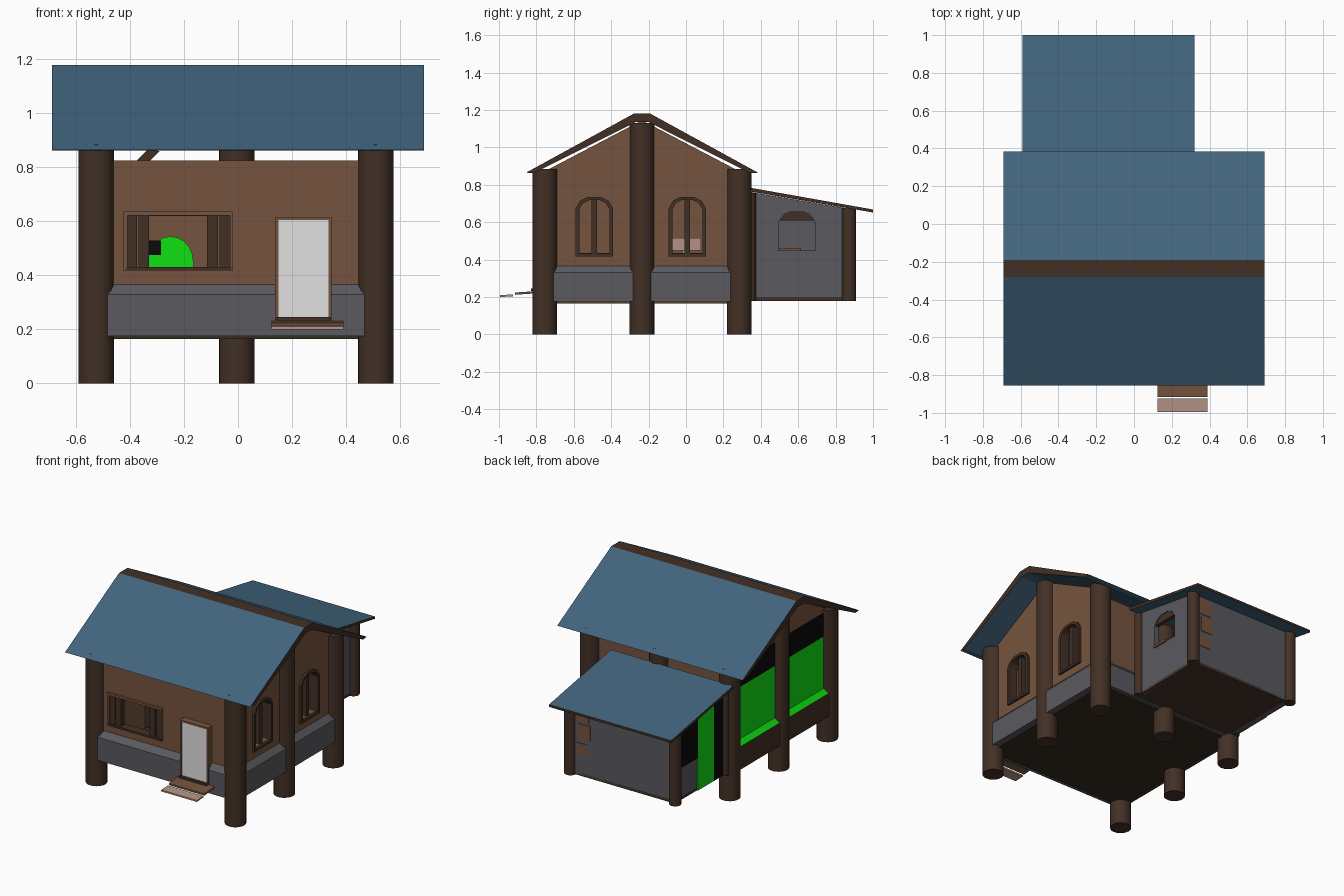
import bpy, bmesh, math
from mathutils import Matrix

if "Cube" in bpy.data.objects:
    bpy.data.objects.remove(bpy.data.objects["Cube"])


def mat(name, r, g, b):
    m = bpy.data.materials.new(name)
    m.diffuse_color = [((c / 255 + .055) / 1.055) ** 2.4 if c > 10 else c / 255 / 12.92
                       for c in (r, g, b)] + [1]
    m.use_nodes = True
    m.node_tree.nodes["Principled BSDF"].inputs["Base Color"].default_value = m.diffuse_color
    return m


BLUE = mat("roof blue", 66, 101, 126)
BROWN = mat("wall brown", 118, 84, 62)
DARK = mat("dark timber", 66, 48, 37)
GREY = mat("stone grey", 90, 90, 96)
TAN = mat("pale wood", 180, 147, 133)
WHITE = mat("door white", 225, 225, 225)
GREEN = mat("bright green", 16, 225, 18)
BLACK = mat("black", 9, 9, 9)
FLOOR = mat("floor brown", 52, 44, 32)


def finish(name, bm, *mats):
    bmesh.ops.recalc_face_normals(bm, faces=bm.faces)
    me = bpy.data.meshes.new(name)
    bm.to_mesh(me)
    bm.free()
    ob = bpy.data.objects.new(name, me)
    bpy.context.collection.objects.link(ob)
    for m in mats:
        me.materials.append(m)
    return ob


def prism(name, pts, axis, a, b, *mats):
    """Extrude a profile along x (pts are y,z) or along y (pts are x,z)."""
    bm = bmesh.new()
    vs = [bm.verts.new((a, p, q) if axis == 'x' else (p, a, q)) for p, q in pts]
    f = bm.faces.new(vs)
    r = bmesh.ops.extrude_face_region(bm, geom=[f])
    d = (b - a, 0, 0) if axis == 'x' else (0, b - a, 0)
    bmesh.ops.translate(bm, vec=d, verts=[v for v in r['geom'] if isinstance(v, bmesh.types.BMVert)])
    return finish(name, bm, *mats)


def box(name, x0, x1, y0, y1, z0, z1, *mats):
    return prism(name, [(x0, z0), (x1, z0), (x1, z1), (x0, z1)], 'y', y0, y1, *mats)


def post(name, x, y, z0, z1, r):
    bm = bmesh.new()
    bmesh.ops.create_cone(bm, cap_ends=True, segments=20, radius1=r, radius2=r, depth=z1 - z0,
                          matrix=Matrix.Translation((x, y, (z0 + z1) / 2)))
    ob = finish(name, bm, DARK)
    for p in ob.data.polygons:
        p.use_smooth = len(p.vertices) == 4
    for e in ob.data.edges:
        a, b = (ob.data.vertices[i].co.z for i in e.vertices)
        e.use_edge_sharp = abs(a - b) < 1e-4


def cut(ob, *cutters):
    for c in cutters:
        c.hide_render = True
        m = ob.modifiers.new("cut", 'BOOLEAN')
        m.object, m.operation, m.solver = c, 'DIFFERENCE', 'EXACT'
    dg = bpy.context.evaluated_depsgraph_get()
    me = bpy.data.meshes.new_from_object(ob.evaluated_get(dg))
    ob.modifiers.clear()
    ob.data = me
    for c in cutters:
        bpy.data.objects.remove(c)


def rect(a, b, c, d):
    return [(a, c), (b, c), (b, d), (a, d)]


def arch(a, b, c, d):
    w = b - a
    return [(a, c), (b, c), (b, d - .3 * w), (b - .12 * w, d - .1 * w), (b - .32 * w, d),
            (a + .32 * w, d), (a + .12 * w, d - .1 * w), (a, d - .3 * w)]


# Main posts
for x, side in ((-.525, "left"), (.51, "right")):
    for y, where, top in ((-.755, "front", .885), (-.235, "middle", 1.13), (.285, "back", .885)):
        post(f"{side}_{where}_post", x, y, 0, top, .066)
post("back_centre_post", -.005, .285, 0, .885, .066)

# Floors
box("main_floor", -.53, .515, -.77, .3, .165, .195, FLOOR)
box("extension_floor", -.53, .25, .3, .875, .18, .2, DARK)

# Gable walls and front and back walls
gable = [(-.76, .17), (.29, .17), (.29, .87), (-.235, 1.145), (-.76, .87)]
right = prism("right_gable_wall", gable, 'x', .475, .52, BROWN)
prism("left_gable_wall", gable, 'x', -.535, -.49, BROWN)
front = box("front_wall", -.53, .515, -.77, -.73, .17, .825, BROWN)
box("back_wall", -.53, .515, .25, .29, .17, .825, BROWN)

# Arched windows on the right wall
for i, (a, b) in enumerate(((-.59, -.39), (-.093, .107))):
    cut(right, prism("cutter", arch(a + .015, b - .015, .435, .72), 'x', .4, .6))
    fr = prism(f"right_window_frame_{i}", arch(a, b, .417, .735), 'x', .47, .535, DARK)
    cut(fr, prism("cutter", arch(a + .02, b - .02, .432, .718), 'x', .4, .6))
    m = (a + b) / 2
    box(f"right_window_mullion_{i}", .48, .515, m - .015, m + .015, .43, .72, DARK)

# Front window with side shutters
cut(front, box("cutter", -.41, -.03, -.9, -.6, .43, .62))
wf = box("front_window_frame", -.425, -.02, -.785, -.725, .417, .637, BROWN)
cut(wf, box("cutter", -.41, -.03, -.9, -.6, .43, .622))
for x0, x1 in ((-.41, -.375), (-.368, -.33), (-.115, -.075), (-.068, -.03)):
    box("front_window_shutter", x0, x1, -.775, -.735, .43, .622, DARK)
box("front_window_sill", -.415, -.025, -.79, -.73, .42, .432, DARK)
arc = [(-.25 + .085 * math.cos(t * math.pi / 10), .45 + .095 * math.sin(t * math.pi / 10))
       for t in range(11)]
prism("inner_green_arch", [(-.335, .36)] + arc[::-1] + [(-.165, .36)], 'y', .241, .25, GREEN)
box("inner_black_panel", -.335, -.285, .236, .241, .475, .53, BLACK)

# Stone skirting with chamfered top, between the posts
def skirt_profile(face, out):
    return [(face - out * .4, .175), (face + out, .175), (face + out, .33), (face, .367), (face - out * .4, .367)]


prism("front_skirt", [(p, q) for p, q in skirt_profile(-.77, -.035)], 'x', -.49, .475, GREY)
prism("back_skirt", [(p, q) for p, q in skirt_profile(.29, .035)], 'x', -.49, .475, GREY)
for a, b in ((-.715, -.28), (-.19, .245)):
    prism("right_skirt", skirt_profile(.52, .035), 'y', a, b, GREY)
    ls = prism("left_skirt", skirt_profile(-.535, -.035), 'y', a, b, GREEN, DARK)
    for p in ls.data.polygons:
        p.material_index = int(p.center.z < .28)
    # Painted panels on the left wall
    box("left_green_panel", -.541, -.534, a, b, .36, .71, GREEN)
    box("left_black_panel", -.541, -.534, a, b, .71, .865, BLACK)

# Door, its frame and the steps
box("door", .15, .335, -.812, -.803, .245, .605, WHITE)
box("door_backing", .15, .335, -.803, -.76, .245, .605, DARK)
for x0, x1, z0, z1 in ((.138, .15, .235, .617), (.335, .347, .235, .617), (.15, .335, .605, .617)):
    box("door_frame", x0, x1, -.815, -.76, z0, z1, BROWN)
box("door_threshold", .14, .345, -.83, -.76, .232, .245, DARK)
prism("upper_step", [(-.915, .212), (-.8, .22), (-.8, .232), (-.915, .224)], 'x', .125, .39, BROWN)
prism("lower_step", [(-.995, .2), (-.925, .204), (-.925, .214), (-.995, .21)], 'x', .125, .39, TAN)

# Table and inner brace
box("table_top", .1, .36, -.09, .08, .45, .515, TAN)
for x in (.13, .33):
    box("table_leg", x - .02, x + .02, -.02, .02, .19, .45, TAN)
prism("roof_brace", [(-.4, .8), (-.35, .8), (-.29, .86), (-.33, .87)], 'y', -.66, -.62, DARK)


# Roofs: blue slopes with timber edges and ridge
def roof(name, pts, x0, x1):
    ob = prism(name, pts, 'x', x0, x1, BLUE, DARK)
    for p in ob.data.polygons:
        n = p.normal
        p.material_index = int(abs(n.x) > .9 or n.z > .99 or abs(n.z) < .3)


roof("main_roof", [(-.855, .865), (-.28, 1.18), (-.19, 1.18), (.385, .865), (.345, .862),
                   (-.2, 1.135), (-.27, 1.135), (-.815, .862)], -.69, .69)
roof("extension_roof", [(.34, .785), (1.0, .668), (1.0, .652), (.34, .765)], -.59, .32)

# Extension walls, sloping up to meet the main house
side = [(.345, .18), (.875, .18), (.875, .672), (.345, .762)]
ext = prism("extension_right_wall", side, 'x', .215, .25, GREY)
win = arch(.495, .69, .45, .66)
cut(ext, prism("cutter", win, 'x', .1, .4))
prism("extension_window_head", [(.5, .61), (.685, .61), (.64, .66), (.545, .66)], 'x', .22, .245, DARK)
box("extension_window_sill", .22, .26, .5, .615, .447, .462, BROWN)
prism("extension_left_wall", side, 'x', -.53, -.495, GREY)
prism("extension_left_green_panel", rect(.47, .64, .18, .705), 'x', -.537, -.529, GREEN)
prism("extension_left_black_panel", rect(.64, .84, .4, .675), 'x', -.537, -.529, BLACK)
prism("extension_left_black_strip", rect(.37, .47, .18, .7), 'x', -.537, -.529, BLACK)
box("extension_back_wall", -.53, .25, .84, .875, .18, .675, GREY)
for z0, z1, x0, x1 in ((.32, .4, .12, .2), (.43, .53, .1, .19), (.55, .66, .11, .21)):
    box("extension_back_brown_panel", x0, x1, .874, .879, z0, z1, BROWN)

# Extension corner posts
for x in (-.53, .25):
    post("extension_back_post", x, .872, .178, .675, .038)
    post("extension_front_post", x, .345, .178, .755, .028)
